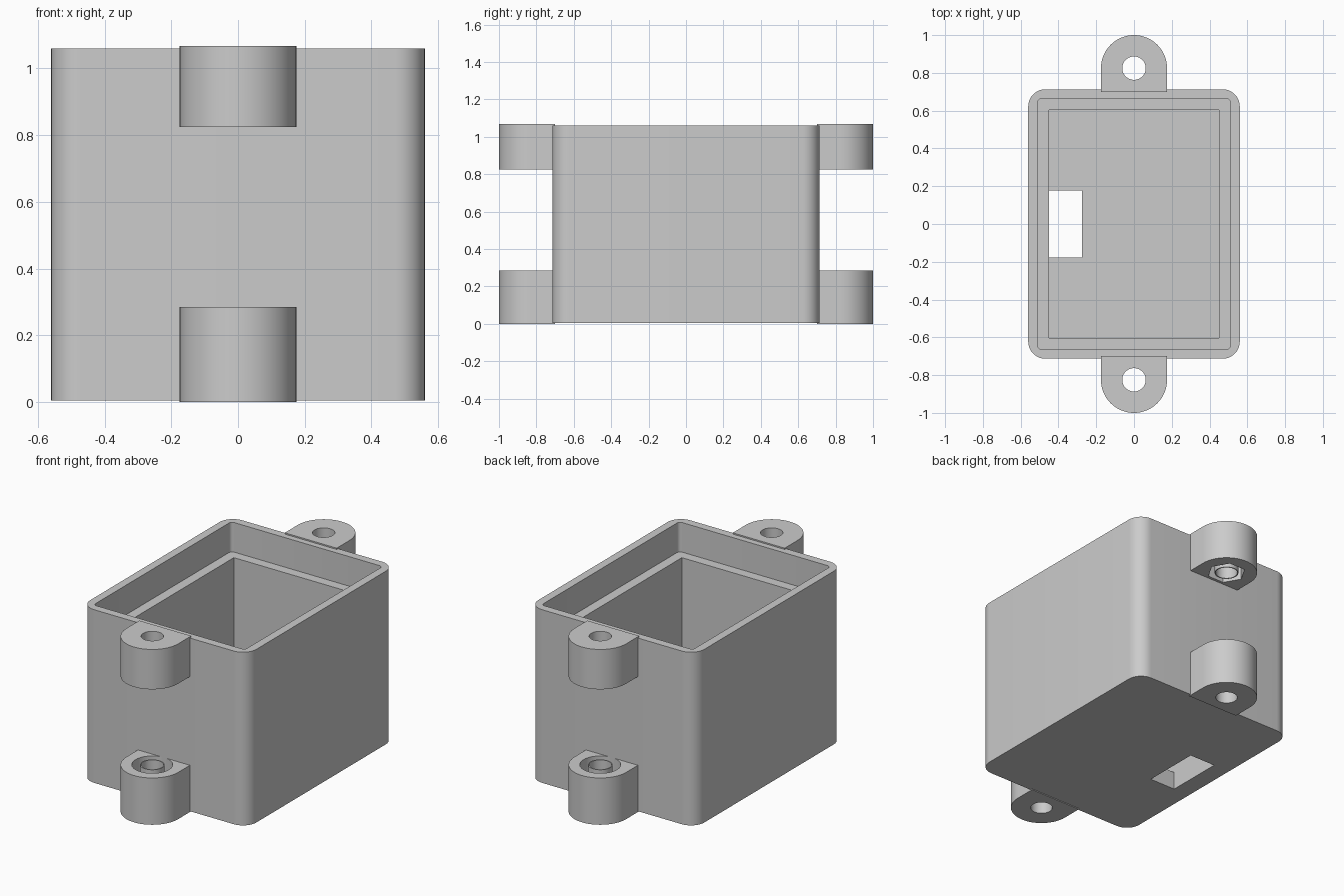
import bpy, bmesh, math

cube = bpy.data.objects.get("Cube")
if cube:
    bpy.data.objects.remove(cube, do_unlink=True)

grey = bpy.data.materials.new("light grey plastic")
grey.use_nodes = True
grey.diffuse_color = (0.6, 0.6, 0.6, 1)
grey.node_tree.nodes["Principled BSDF"].inputs["Base Color"].default_value = (0.6, 0.6, 0.6, 1)


def arc(cx, cy, r, start, end, n):
    return [(cx + r * math.cos(math.radians(start + (end - start) * i / n)),
             cy + r * math.sin(math.radians(start + (end - start) * i / n)))
            for i in range(n + 1)]


def circle(cx, cy, r, n=48):
    return arc(cx, cy, r, 0, 360, n)[:-1]


def rect(x0, x1, y0, y1):
    return [(x0, y0), (x1, y0), (x1, y1), (x0, y1)]


def rounded(hx, hy, r, n=10):
    pts = []
    for k, (sx, sy) in enumerate([(1, 1), (-1, 1), (-1, -1), (1, -1)]):
        pts += arc(sx * (hx - r), sy * (hy - r), r, 90 * k, 90 * k + 90, n)
    return pts


def prism(name, profile, z0, z1):
    """Extrude a counter-clockwise outline between two heights."""
    bm = bmesh.new()
    low = [bm.verts.new((x, y, z0)) for x, y in profile]
    high = [bm.verts.new((x, y, z1)) for x, y in profile]
    bm.faces.new(low[::-1])
    bm.faces.new(high)
    n = len(profile)
    for i in range(n):
        j = (i + 1) % n
        bm.faces.new((low[i], low[j], high[j], high[i]))
    mesh = bpy.data.meshes.new(name)
    bm.to_mesh(mesh)
    bm.free()
    mesh.materials.append(grey)
    obj = bpy.data.objects.new(name, mesh)
    bpy.context.collection.objects.link(obj)
    return obj


def select(obj):
    bpy.ops.object.select_all(action='DESELECT')
    obj.select_set(True)
    bpy.context.view_layer.objects.active = obj


def cut(obj, profile, z0, z1):
    cutter = prism("cutter", profile, z0, z1)
    cutter.hide_render = True
    mod = obj.modifiers.new("cut", 'BOOLEAN')
    mod.operation = 'DIFFERENCE'
    mod.solver = 'EXACT'
    mod.object = cutter
    select(obj)
    bpy.ops.object.modifier_apply(modifier=mod.name)
    bpy.data.objects.remove(cutter, do_unlink=True)


def smooth(obj):
    select(obj)
    bpy.ops.object.shade_smooth_by_angle(angle=math.radians(30))


# Open box: lid recess, inner cavity, floor slot
BOTTOM, TOP = 0.005, 1.06
box = prism("box_body", rounded(0.56, 0.713, 0.09), BOTTOM, TOP)
cut(box, rounded(0.51, 0.663, 0.02, 4), TOP - 0.18, TOP + 0.1)
cut(box, rect(-0.45, 0.45, -0.603, 0.603), BOTTOM + 0.11, TOP)
cut(box, rect(-0.45, -0.275, -0.178, 0.178), -0.1, 0.3)
smooth(box)


# Mounting lugs: upper ones have a hexagonal nut pocket underneath,
# lower ones a round screw head pocket on top
def lug(name, side, z0, z1, upper):
    cy, r = side * 0.825, 0.175
    turn = 0 if side > 0 else 180
    wall = side * 0.7
    outline = arc(0, cy, r, turn, turn + 180, 32) + [(-side * r, wall), (side * r, wall)]
    body = prism(name, outline, z0, z1)
    if upper:
        p0, p1 = z0, z0 + 0.09
        cut(body, circle(0, cy, 0.11, 6), z0 - 0.05, p1)
    else:
        p0, p1 = z1 - 0.09, z1
        cut(body, circle(0, cy, 0.113), p0, z1 + 0.05)
    cut(body, circle(0, cy, 0.062), z0 - 0.1, z1 + 0.1)
    smooth(body)
    # Thin sleeve that carries the bolt hole through the pocket
    sleeve = prism(name + "_sleeve", circle(0, cy, 0.068), p0, p1)
    cut(sleeve, circle(0, cy, 0.062), p0 - 0.1, p1 + 0.1)
    smooth(sleeve)


for label, side in (("front", -1), ("back", 1)):
    lug(label + "_upper_lug", side, 0.825, 1.068, True)
    lug(label + "_lower_lug", side, 0.0, 0.285, False)
